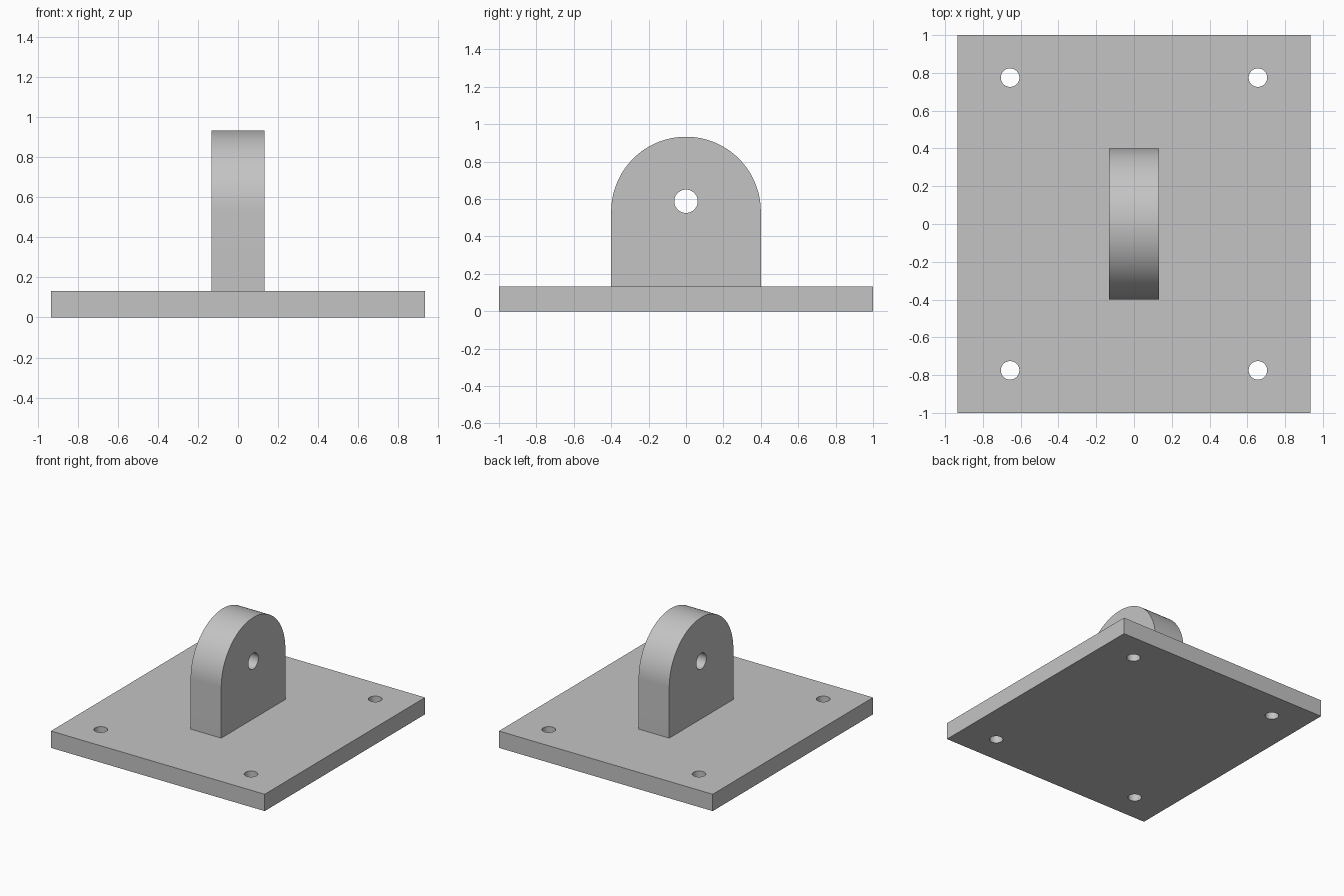
import bpy
import bmesh
from math import cos, sin, pi
from mathutils import Matrix

PLATE_X, PLATE_Y, PLATE_Z = 1.867, 2.0, 0.133
LUG_RADIUS, LUG_THICK, ARC_Z = 0.4, 0.267, 0.533

cube = bpy.data.objects.get("Cube")
if cube:
    bpy.data.objects.remove(cube, do_unlink=True)

grey = bpy.data.materials.new("plain grey")
grey.use_nodes = True
colour = (0.55, 0.55, 0.55, 1)
grey.diffuse_color = colour
grey.node_tree.nodes["Principled BSDF"].inputs["Base Color"].default_value = colour


def make_object(name, bm):
    bmesh.ops.recalc_face_normals(bm, faces=bm.faces)
    mesh = bpy.data.meshes.new(name)
    bm.to_mesh(mesh)
    bm.free()
    mesh.materials.append(grey)
    obj = bpy.data.objects.new(name, mesh)
    bpy.context.collection.objects.link(obj)
    return obj


def drill(obj, centres, radius, axis="Z"):
    """Cut round through-holes, then smooth the curved walls."""
    bm = bmesh.new()
    turn = Matrix.Rotation(pi / 2, 4, "Y") if axis == "X" else Matrix()
    for centre in centres:
        bmesh.ops.create_cone(bm, cap_ends=True, segments=48, radius1=radius,
                              radius2=radius, depth=1,
                              matrix=Matrix.Translation(centre) @ turn)
    cutter = make_object("hole_cutter", bm)
    cutter.hide_render = True
    mod = obj.modifiers.new("holes", "BOOLEAN")
    mod.operation, mod.solver, mod.object = "DIFFERENCE", "EXACT", cutter
    bpy.ops.object.select_all(action="DESELECT")
    obj.select_set(True)
    bpy.context.view_layer.objects.active = obj
    bpy.ops.object.modifier_apply(modifier=mod.name)
    bpy.data.objects.remove(cutter, do_unlink=True)
    bpy.ops.object.shade_smooth_by_angle(angle=pi / 6)


# Base plate with four corner bolt holes
bm = bmesh.new()
bmesh.ops.create_cube(bm, size=1, matrix=Matrix.Translation((0, 0, PLATE_Z / 2))
                      @ Matrix.Diagonal((PLATE_X, PLATE_Y, PLATE_Z, 1)))
plate = make_object("base_plate", bm)
drill(plate, [(x, y, 0) for x in (-0.656, 0.656) for y in (-0.775, 0.775)], 0.049)

# Upright lug: straight sides under a half-round top, with a pin hole
bm = bmesh.new()
steps = 64
profile = [(-LUG_RADIUS, PLATE_Z), (LUG_RADIUS, PLATE_Z)]
profile += [(LUG_RADIUS * cos(pi * i / steps), ARC_Z + LUG_RADIUS * sin(pi * i / steps))
            for i in range(steps + 1)]
face = bm.faces.new([bm.verts.new((-LUG_THICK / 2, y, z)) for y, z in profile])
side = bmesh.ops.extrude_face_region(bm, geom=[face])["geom"]
bmesh.ops.translate(bm, vec=(LUG_THICK, 0, 0),
                    verts=[v for v in side if isinstance(v, bmesh.types.BMVert)])
lug = make_object("upright_lug", bm)
drill(lug, [(0, 0, 0.588)], 0.0625, "X")
